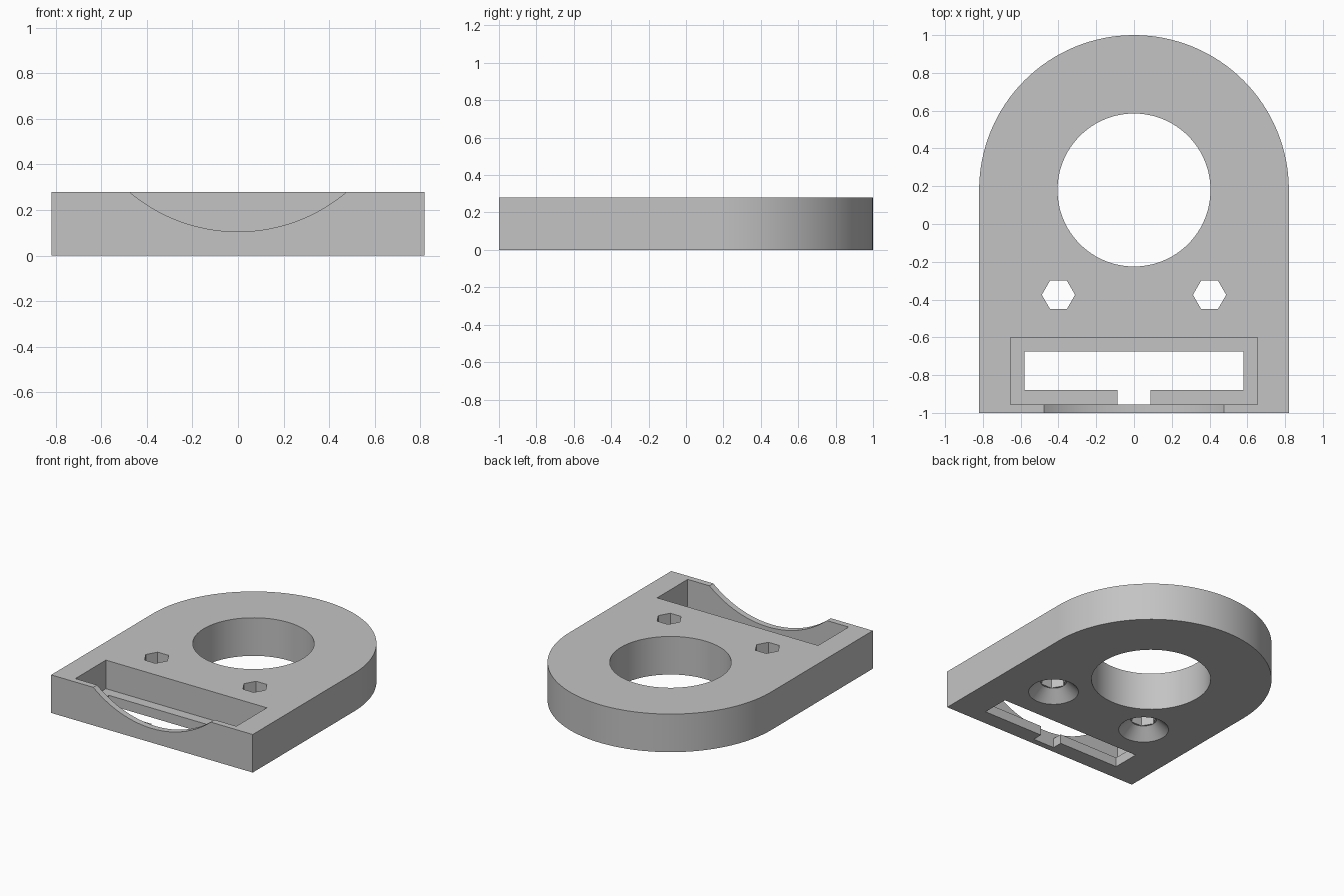
import bpy
import bmesh
import math

cube = bpy.data.objects.get("Cube")
if cube:
    bpy.data.objects.remove(cube, do_unlink=True)

HEIGHT = 0.28
RADIUS = 0.82
CENTRE_Y = 0.18
FLOOR = 0.07

grey = bpy.data.materials.new("plain_grey")
grey.use_nodes = True
colour = (0.55, 0.55, 0.55, 1)
grey.diffuse_color = colour
grey.node_tree.nodes["Principled BSDF"].inputs["Base Color"].default_value = colour


def make_object(name, bm):
    bmesh.ops.recalc_face_normals(bm, faces=bm.faces)
    mesh = bpy.data.meshes.new(name)
    bm.to_mesh(mesh)
    bm.free()
    mesh.materials.append(grey)
    obj = bpy.data.objects.new(name, mesh)
    bpy.context.collection.objects.link(obj)
    return obj


def prism(name, outline, z0, z1):
    """Extrude a flat outline from z0 up to z1."""
    bm = bmesh.new()
    face = bm.faces.new([bm.verts.new((x, y, z0)) for x, y in outline])
    top = bmesh.ops.extrude_face_region(bm, geom=[face])["geom"]
    bmesh.ops.translate(bm, vec=(0, 0, z1 - z0),
                        verts=[v for v in top if isinstance(v, bmesh.types.BMVert)])
    return make_object(name, bm)


def cone(name, x, y, z0, z1, r0, r1, sides):
    bm = bmesh.new()
    bmesh.ops.create_cone(bm, cap_ends=True, segments=sides,
                          radius1=r0, radius2=r1, depth=z1 - z0)
    # put a corner on the x axis
    first = max(bm.verts, key=lambda v: v.co.x)
    turn = -math.atan2(first.co.y, first.co.x)
    for v in bm.verts:
        c, s = math.cos(turn), math.sin(turn)
        v.co = (x + v.co.x * c - v.co.y * s, y + v.co.x * s + v.co.y * c,
                v.co.z + (z0 + z1) / 2)
    return make_object(name, bm)


def box(name, half_x, y0, y1, z0, z1):
    return prism(name, [(-half_x, y0), (half_x, y0), (half_x, y1), (-half_x, y1)], z0, z1)


# Plate with a rounded back
arc = [(RADIUS * math.cos(math.pi * i / 64), CENTRE_Y + RADIUS * math.sin(math.pi * i / 64))
       for i in range(65)]
plate = prism("mounting_plate", [(-RADIUS, -1), (RADIUS, -1)] + arc, 0, HEIGHT)

# Large round hole
cutters = [cone("bore_cutter", 0, CENTRE_Y, -0.1, 0.4, 0.405, 0.405, 96)]

# Hexagonal holes, countersunk underneath
for side, x in (("left", 0.4), ("right", -0.4)):
    cutters.append(cone(side + "_hex_cutter", x, -0.375, -0.1, 0.4, 0.088, 0.088, 6))
    cutters.append(cone(side + "_countersink_cutter", x, -0.375, -0.02, 0.08, 0.19, 0.089, 48))

# Stepped pocket, slot through its floor and small notch
cutters.append(box("pocket_cutter", 0.655, -0.955, -0.6, FLOOR, 0.4))
cutters.append(box("slot_cutter", 0.58, -0.88, -0.675, -0.1, 0.2))
cutters.append(box("notch_cutter", 0.087, -0.955, -0.8, -0.1, 0.2))

# Curved dip in the thin front wall
dip = cone("front_dip_cutter", 0, 0, -0.09, 0.09, 0.74, 0.74, 128)
for v in dip.data.vertices:
    x, y, z = v.co
    v.co = (x, z - 1.0 + 0.02, y + 0.845)
dip.data.flip_normals()
cutters.append(dip)

for cutter in cutters:
    cutter.hide_render = True
    cutter.hide_set(True)
    cutter.display_type = 'WIRE'
    cut = plate.modifiers.new(cutter.name, 'BOOLEAN')
    cut.operation = 'DIFFERENCE'
    cut.solver = 'EXACT'
    cut.object = cutter

# Apply the cuts and keep the edges crisp
bpy.context.view_layer.objects.active = plate
plate.select_set(True)
for name in [m.name for m in plate.modifiers]:
    bpy.ops.object.modifier_apply(modifier=name)
for cutter in cutters:
    bpy.data.objects.remove(cutter, do_unlink=True)
bpy.ops.object.shade_smooth_by_angle(angle=math.radians(30))
